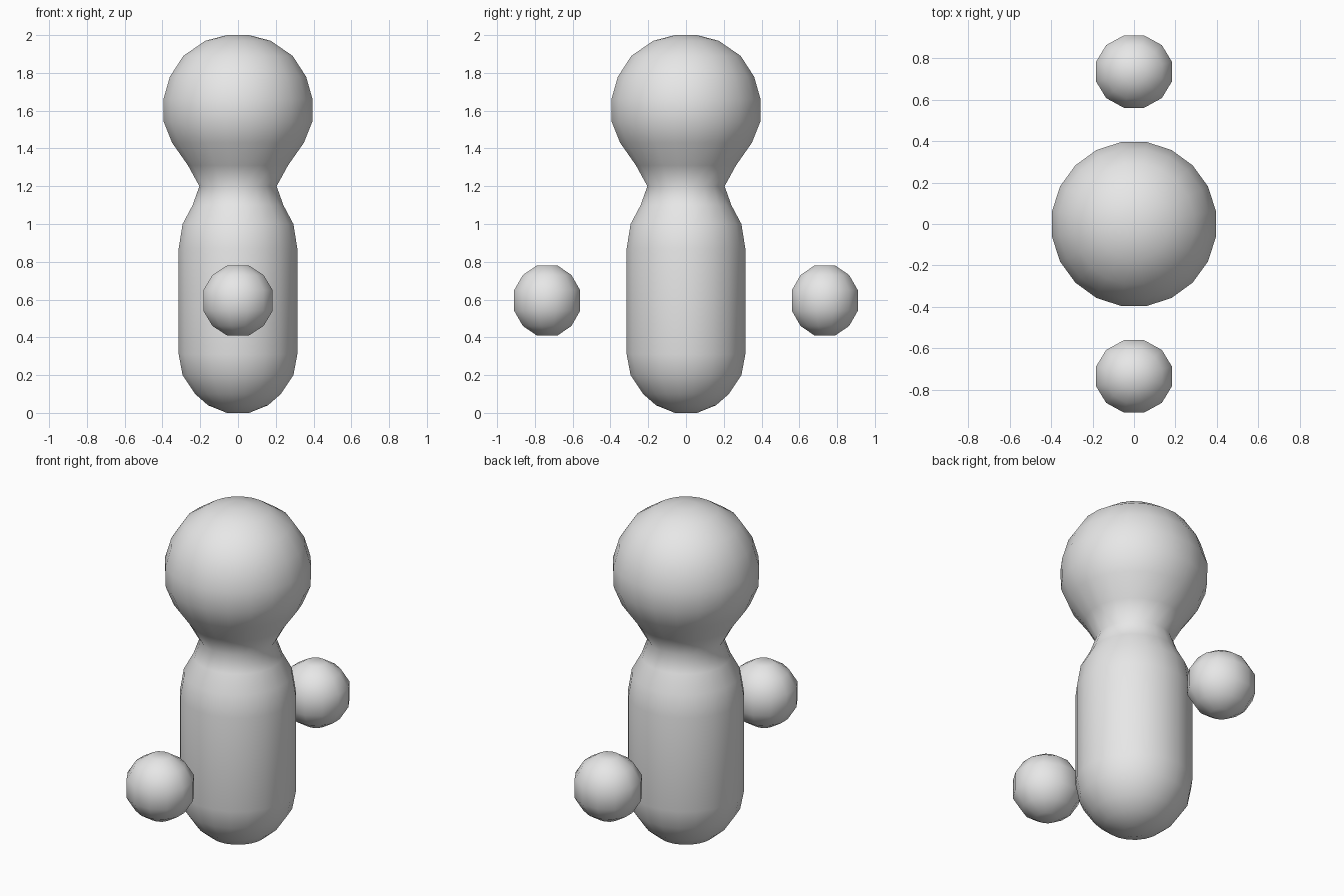
import bpy
import bmesh
import math

cube = bpy.data.objects.get("Cube")
if cube:
    bpy.data.objects.remove(cube)

grey = bpy.data.materials.new("plain grey")
grey.use_nodes = True
grey.diffuse_color = (0.8, 0.8, 0.8, 1)
grey.node_tree.nodes["Principled BSDF"].inputs["Base Color"].default_value = (0.8, 0.8, 0.8, 1)


def turned(name, profile, sides, location=(0, 0, 0), depth=1.0):
    """Closed solid of revolution from (radius, height) points, smooth shaded."""
    bm = bmesh.new()
    rings = []
    for radius, z in profile:
        ring = []
        for i in range(sides):
            a = (i + 0.5) * math.tau / sides
            ring.append(bm.verts.new((radius * math.cos(a), depth * radius * math.sin(a), z)))
        rings.append(ring)
    for low, high in zip(rings, rings[1:]):
        for i in range(sides):
            j = (i + 1) % sides
            bm.faces.new((low[i], low[j], high[j], high[i]))
    bm.faces.new(rings[0][::-1])
    bm.faces.new(rings[-1])
    for face in bm.faces:
        face.smooth = True
    mesh = bpy.data.meshes.new(name)
    bm.to_mesh(mesh)
    bm.free()
    mesh.materials.append(grey)
    obj = bpy.data.objects.new(name, mesh)
    obj.location = location
    bpy.context.collection.objects.link(obj)
    return obj


# Capsule body blending through a pinched neck into the round head
body = [(0.06, 0), (0.16, 0.04), (0.23, 0.1), (0.297, 0.2), (0.318, 0.31),
        (0.318, 0.6), (0.318, 0.87), (0.297, 1.0), (0.243, 1.1)]
neck = [(0.207, 1.2), (0.268, 1.31)]
head = [(0.353, 1.43), (0.398, 1.54), (0.4, 1.66), (0.365, 1.78),
        (0.293, 1.89), (0.175, 1.97), (0.06, 2.0)]
turned("body_and_head", body + neck + head, 20)

# Small floating balls in front of and behind the body
half = [(0.19, 0.055), (0.14, 0.135), (0.06, 0.185)]
ball = [(r, -z) for r, z in reversed(half)] + half
for name, side in (("front_ball", -1), ("back_ball", 1)):
    turned(name, ball, 12, (0, side * 0.735, 0.595), 0.95)
